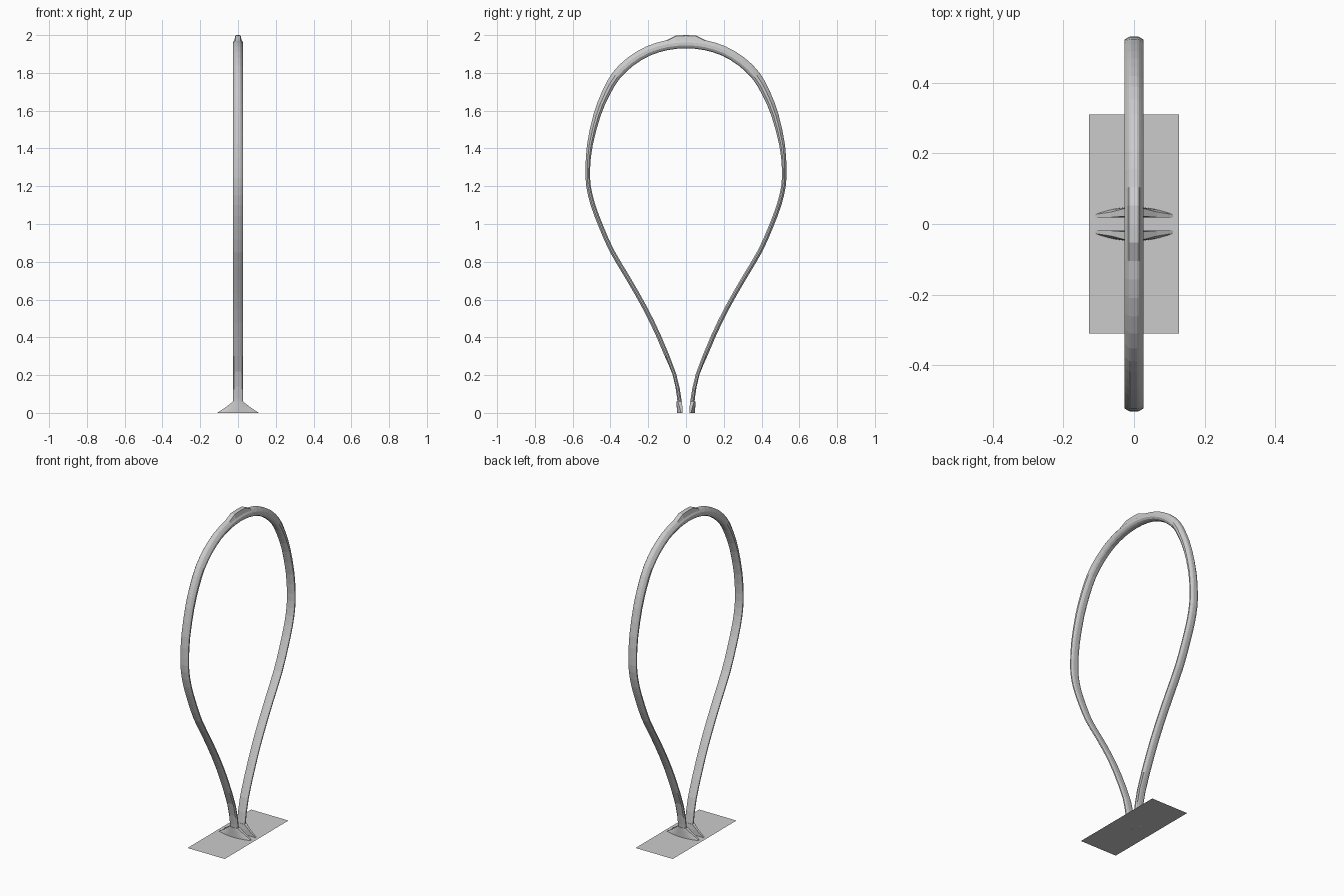
import bpy, bmesh, math
from mathutils import Vector

if "Cube" in bpy.data.objects:
    bpy.data.objects.remove(bpy.data.objects["Cube"])

grey = bpy.data.materials.new("light grey")
grey.diffuse_color = (0.6, 0.6, 0.6, 1)
grey.use_nodes = True
grey.node_tree.nodes["Principled BSDF"].inputs["Base Color"].default_value = grey.diffuse_color


def add_object(name, bm):
    bmesh.ops.recalc_face_normals(bm, faces=bm.faces[:])
    me = bpy.data.meshes.new(name)
    bm.to_mesh(me)
    bm.free()
    me.materials.append(grey)
    ob = bpy.data.objects.new(name, me)
    bpy.context.collection.objects.link(ob)
    return ob


def loft(name, rings):
    """Skin closed rings of equal size and cap both ends."""
    bm = bmesh.new()
    vs = [[bm.verts.new(p) for p in r] for r in rings]
    n = len(vs[0])
    for a, b in zip(vs, vs[1:]):
        for i in range(n):
            j = (i + 1) % n
            bm.faces.new((a[i], a[j], b[j], b[i]))
    bm.faces.new(vs[0])
    bm.faces.new(vs[-1])
    return add_object(name, bm)


def smooth_path(pts, steps):
    """Catmull-Rom curve through the points."""
    out = []
    for i in range(len(pts) - 1):
        p0, p1 = pts[max(i - 1, 0)], pts[i]
        p2, p3 = pts[i + 1], pts[min(i + 2, len(pts) - 1)]
        for s in range(steps):
            t = s / steps
            out.append(0.5 * (2 * p1 + (p2 - p0) * t
                              + (2 * p0 - 5 * p1 + 4 * p2 - p3) * t * t
                              + (3 * p1 - p0 - 3 * p2 + p3) * t ** 3))
    return out + [pts[-1]]


# Teardrop hoop: outer outline (y, z) from foot to crown, then mirrored
half = [(.045, 0), (.047, .06), (.075, .2), (.155, .4), (.228, .55), (.313, .7),
        (.402, .85), (.46, .98), (.505, 1.1), (.528, 1.2), (.532, 1.29),
        (.524, 1.42), (.49, 1.58), (.445, 1.7), (.39, 1.8), (.31, 1.88),
        (.21, 1.94), (.105, 1.972), (0, 1.982)]
outline = [Vector(p) for p in half] + [Vector((-y, z)) for y, z in half[-2::-1]]
path = smooth_path(outline, 2)

# Cross-section: x, depth from the outer edge (0) to the inner edge (1)
side = [(.008, 0), (.014, .06), (.02, .2), (.027, .4), (.027, .7), (.02, .9), (.01, 1)]
section = side + [(-x, d) for x, d in reversed(side)]

rings = []
for i, p in enumerate(path):
    t = (path[min(i + 1, len(path) - 1)] - path[max(i - 1, 0)]).normalized()
    n = Vector((-t.y, t.x))                      # points to the inside
    if p.y < 0.01:
        n = Vector((-math.copysign(1, p.x), 0))
    thick = 0.024 + 0.028 * min(1, max(0, (p.y - 1.3) / 0.55))
    ring = []
    for x, d in section:
        q = p + n * thick * d
        lift = 0.018 if abs(p.x) < 0.08 and d < 0.1 else 0   # raised crest
        ring.append((x, q.x, max(q.y, 0) + lift))
    rings.append(ring)
loft("hoop", rings)


# Flared feet: half-lens footprint narrowing to the leg width
def lens(w, y_in, y_out, y_tip, z, s):
    k = 12
    arc = []
    for i in range(k + 1):
        u = -1 + 2 * i / k
        arc.append((u * w, s * (y_tip + (y_out - y_tip) * (1 - u * u)), z))
    return arc + [(w, s * y_in, z), (-w, s * y_in, z)]


for s, name in ((1, "back_foot"), (-1, "front_foot")):
    loft(name, [lens(.11, .019, .048, .027, 0, s),
                lens(.065, .019, .049, .034, .03, s),
                lens(.027, .022, .05, .044, .06, s)])

# Flat base plate
bm = bmesh.new()
bm.faces.new([bm.verts.new((x, y, 0)) for x, y in
              ((-.127, -.31), (.127, -.31), (.127, .31), (-.127, .31))])
plate = add_object("base_plate", bm)
if plate.data.polygons[0].normal.z < 0:
    plate.data.flip_normals()
